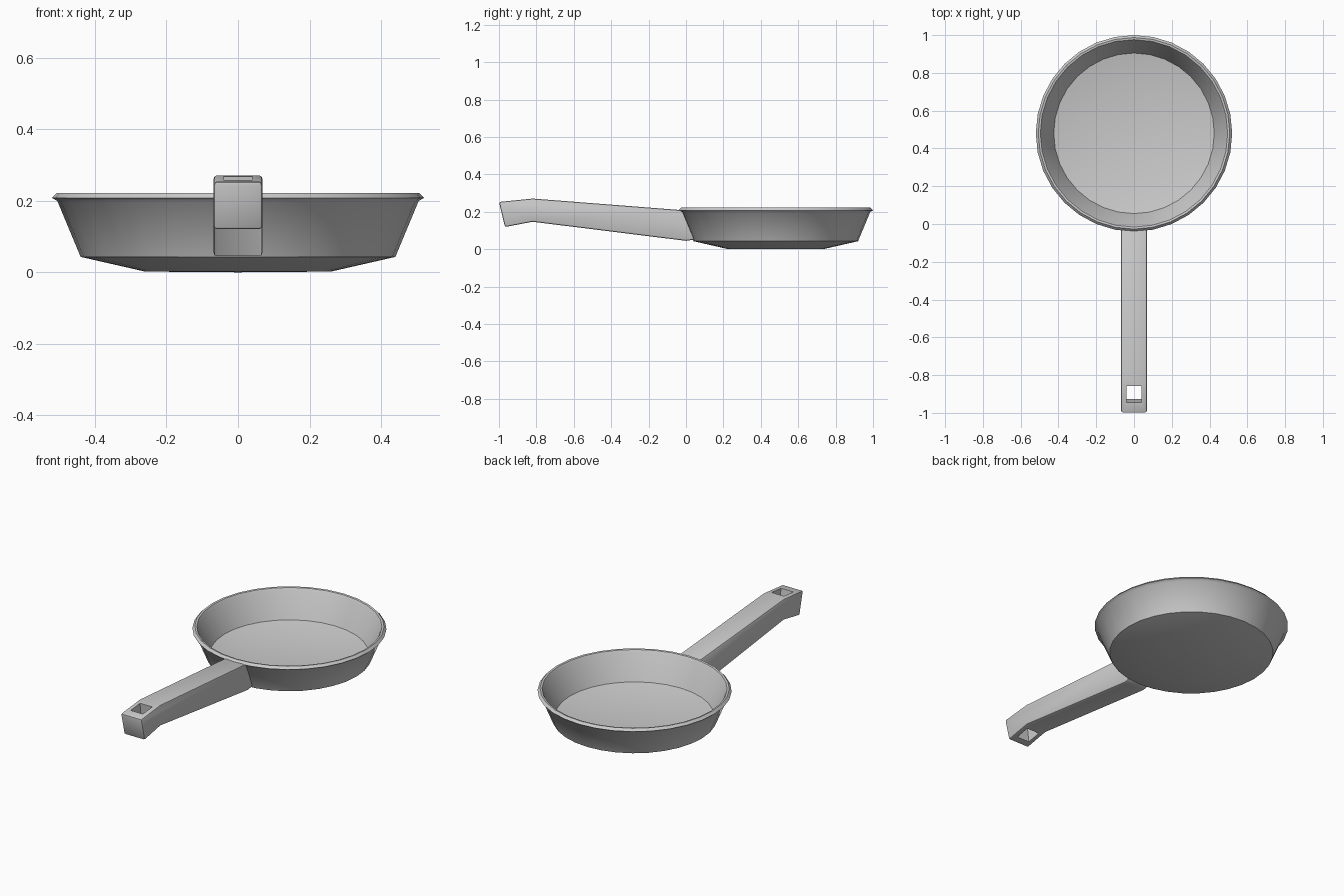
import bpy, bmesh, math
from mathutils import Vector

if "Cube" in bpy.data.objects:
    bpy.data.objects.remove(bpy.data.objects["Cube"])


def make_object(name, bm):
    bmesh.ops.recalc_face_normals(bm, faces=bm.faces)
    mesh = bpy.data.meshes.new(name)
    bm.to_mesh(mesh)
    bm.free()
    obj = bpy.data.objects.new(name, mesh)
    bpy.context.collection.objects.link(obj)
    return obj


def smooth(obj, degrees):
    bpy.ops.object.select_all(action='DESELECT')
    obj.select_set(True)
    bpy.context.view_layer.objects.active = obj
    bpy.ops.object.shade_smooth_by_angle(angle=math.radians(degrees))


def lathe(name, profile, centre, steps):
    bm = bmesh.new()
    verts = [bm.verts.new((0, -r, z)) for r, z in profile]
    edges = [bm.edges.new(pair) for pair in zip(verts, verts[1:])]
    bmesh.ops.spin(bm, geom=verts + edges, cent=(0, 0, 0), axis=(0, 0, 1),
                   angle=math.tau, steps=steps)
    bmesh.ops.remove_doubles(bm, verts=bm.verts, dist=0.0005)
    bmesh.ops.translate(bm, verts=bm.verts, vec=centre)
    return make_object(name, bm)


def extrude_side(name, outline, half_width):
    bm = bmesh.new()
    face = bm.faces.new([bm.verts.new((-half_width, y, z)) for y, z in outline])
    ext = bmesh.ops.extrude_face_region(bm, geom=[face])
    moved = [v for v in ext['geom'] if isinstance(v, bmesh.types.BMVert)]
    bmesh.ops.translate(bm, verts=moved, vec=(2 * half_width, 0, 0))
    return make_object(name, bm)


# Pan bowl: outer base and wall, rolled rim, inner wall and floor
bowl = lathe("pan_bowl", [
    (0, 0), (0.26, 0.002), (0.44, 0.043), (0.505, 0.199), (0.52, 0.208),
    (0.507, 0.222), (0.496, 0.220), (0.487, 0.205), (0.425, 0.062),
    (0.25, 0.030), (0, 0.028)], Vector((0, 0.48, 0)), 32)
smooth(bowl, 45)

# Handle: bent bar whose root is buried in the bowl wall
handle = extrude_side("handle", [
    (-0.02, 0.209), (-0.82, 0.271), (-1.0, 0.253),
    (-0.968, 0.119), (-0.82, 0.147), (0.0, 0.045), (0.046, 0.052)], 0.068)
bevel = handle.modifiers.new("rounded_edges", 'BEVEL')
bevel.width = 0.009
bevel.segments = 2
bevel.limit_method = 'ANGLE'
bevel.angle_limit = math.radians(40)

# Hanging hole, slanted along the end of the handle
cutter = extrude_side("hole_cutter", [
    (-0.955, 0.34), (-0.865, 0.34), (-0.835, 0.05), (-0.918, 0.05)], 0.04)
cutter.hide_render = True
cutter.hide_set(True)
cut = handle.modifiers.new("hanging_hole", 'BOOLEAN')
cut.operation = 'DIFFERENCE'
cut.solver = 'EXACT'
cut.object = cutter
bpy.context.view_layer.objects.active = handle
for mod in ("rounded_edges", "hanging_hole"):
    bpy.ops.object.modifier_apply(modifier=mod)
bpy.data.objects.remove(cutter)
smooth(handle, 35)
